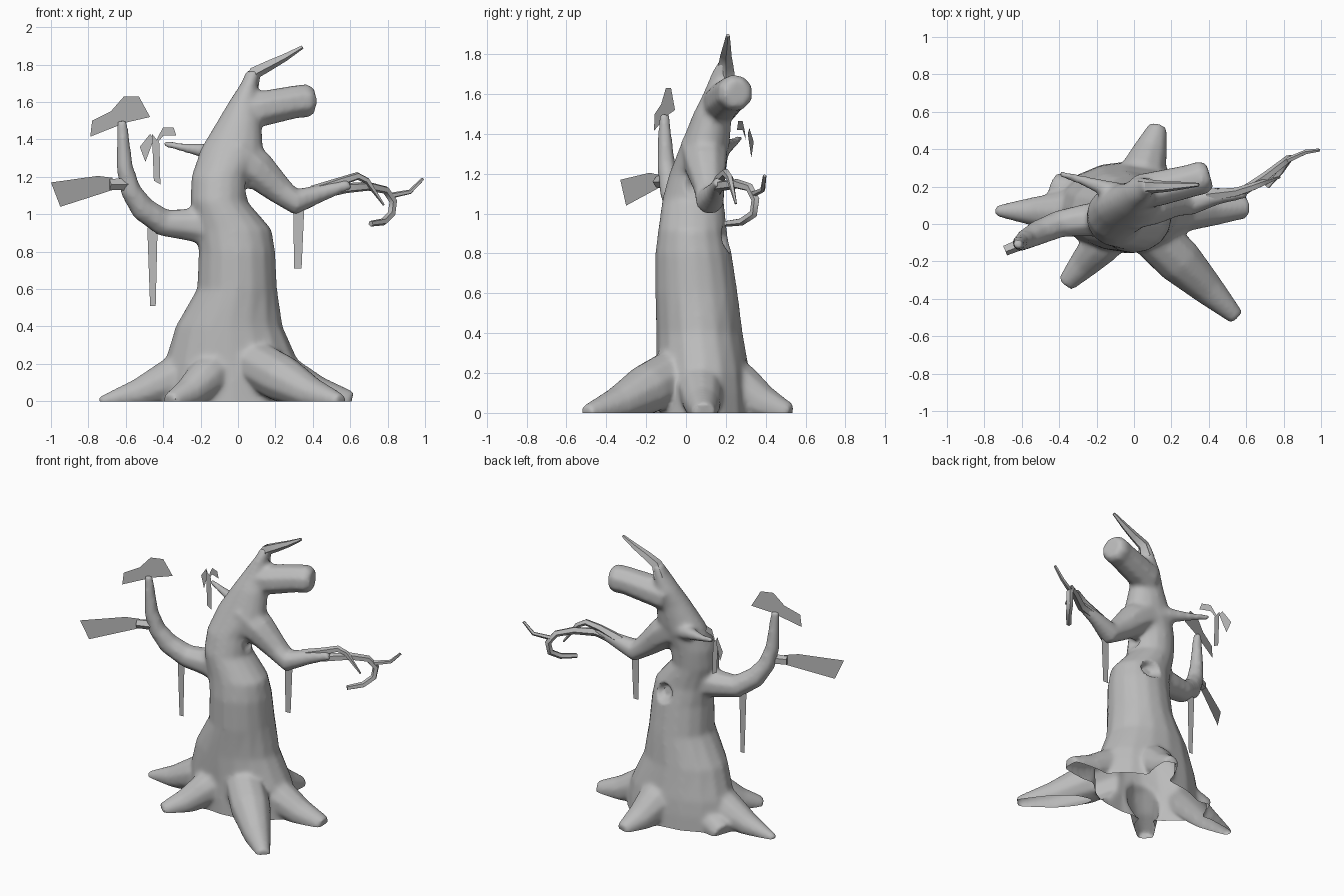
import bpy, bmesh, math
from mathutils import Vector

if "Cube" in bpy.data.objects:
    bpy.data.objects.remove(bpy.data.objects["Cube"])

bark = bpy.data.materials.new("grey_bark")
bark.use_nodes = True
bark.diffuse_color = (0.5, 0.5, 0.5, 1)
bark.node_tree.nodes["Principled BSDF"].inputs["Base Color"].default_value = (0.5, 0.5, 0.5, 1)


def add_object(name, bm):
    bmesh.ops.recalc_face_normals(bm, faces=bm.faces)
    mesh = bpy.data.meshes.new(name)
    bm.to_mesh(mesh)
    bm.free()
    mesh.materials.append(bark)
    obj = bpy.data.objects.new(name, mesh)
    bpy.context.collection.objects.link(obj)
    return obj


def loft(bm, rings):
    """Skin a list of rings of points and cap both ends."""
    loops = [[bm.verts.new(p) for p in ring] for ring in rings]
    n = len(loops[0])
    for a, b in zip(loops, loops[1:]):
        for i in range(n):
            bm.faces.new((a[i], a[(i + 1) % n], b[(i + 1) % n], b[i]))
    bm.faces.new(loops[0][::-1])
    bm.faces.new(loops[-1])


def tube(bm, path, sides=8):
    """Tapered tube along (x, y, z, radius) points."""
    pts = [Vector(p[:3]) for p in path]
    rings, side = [], None
    for i, p in enumerate(pts):
        t = (pts[min(i + 1, len(pts) - 1)] - pts[max(i - 1, 0)]).normalized()
        if side is None:
            side = t.cross(Vector((0, 0, 1)) if abs(t.z) < 0.9 else Vector((0, 1, 0)))
        side = (side - t * side.dot(t)).normalized()
        up = side.cross(t)
        ring = []
        for k in range(sides):
            a = math.tau * (k + 0.5) / sides
            ring.append(p + (side * math.cos(a) + up * math.sin(a)) * path[i][3])
        rings.append(ring)
    loft(bm, rings)


# Trunk: horizontal ovals given as z, x min, x max, y min, y max
trunk = [(-.1, -.42, .37, -.16, .34), (.1, -.41, .35, -.155, .33), (.2, -.395, .33, -.15, .32),
         (.4, -.335, .24, -.15, .285), (.6, -.22, .21, -.155, .26), (.8, -.21, .2, -.155, .23),
         (.92, -.225, .18, -.14, .205), (1.07, -.255, .05, -.12, .19), (1.2, -.25, .055, -.085, .2),
         (1.35, -.2, .135, -.025, .22), (1.5, -.11, .125, .035, .23), (1.6, -.05, .105, .085, .25),
         (1.7, .015, .105, .125, .25), (1.77, .045, .12, .165, .235)]
bm = bmesh.new()
rings = []
for z, x0, x1, y0, y1 in trunk:
    ring = []
    for k in range(16):
        a = math.tau * k / 16
        ring.append(((x0 + x1) / 2 + (x1 - x0) / 2 * math.cos(a),
                     (y0 + y1) / 2 + (y1 - y0) / 2 * math.sin(a), z))
    rings.append(ring)
loft(bm, rings)

# Roots: tip x, tip y, tip radius, shoulder radius
for x, y, tip, base in [(.55, -.5, .045, .13), (-.365, -.32, .05, .11), (-.74, .07, .03, .12),
                        (.13, .525, .05, .13), (.605, .09, .06, .12), (-.43, .2, .08, .12)]:
    c = Vector((-.02, .06))
    d = Vector((x, y)) - c
    path = []
    for f, z, r in [(.2, .2, base), (.45, .12, base), (.72, .04, base * .55 + tip * .45), (1, -.005, tip)]:
        q = c + d * f
        path.append((q.x, q.y, z, r))
    tube(bm, path, 10)

# Thick limbs: broken stump, right limb, left limb, back limb
tube(bm, [(.02, .17, 1.54, .1), (.13, .19, 1.565, .1), (.3, .23, 1.6, .093), (.37, .25, 1.607, .095),
          (.405, .26, 1.607, .07)])
tube(bm, [(-.03, .09, 1.33, .13), (.1, .1, 1.24, .11), (.22, .115, 1.13, .08), (.31, .12, 1.065, .075),
          (.45, .15, 1.115, .048), (.6, .165, 1.16, .03)])
tube(bm, [(-.1, .03, .93, .115), (-.27, .02, .945, .09), (-.4, .0, .955, .077), (-.51, -.045, 1.03, .07),
          (-.575, -.08, 1.13, .058), (-.605, -.1, 1.25, .047), (-.62, -.11, 1.5, .028)])
tube(bm, [(-.05, .15, 1.32, .07), (-.18, .2, 1.34, .042), (-.28, .235, 1.355, .027), (-.4, .27, 1.378, .018)])
body = add_object("raw_tree_body", bm)

# Fuse trunk, roots and limbs into one skin
m = body.modifiers.new("fuse", "REMESH")
m.mode, m.voxel_size = "VOXEL", 0.014
m = body.modifiers.new("soften", "SMOOTH")
m.factor, m.iterations = 0.5, 10
dg = bpy.context.evaluated_depsgraph_get()
skin = bpy.data.meshes.new_from_object(body.evaluated_get(dg))
bpy.data.objects.remove(body)
bm = bmesh.new()
bm.from_mesh(skin)

# Open underside, cut level with the ground
bmesh.ops.bisect_plane(bm, geom=bm.verts[:] + bm.edges[:] + bm.faces[:], plane_co=(0, 0, 0),
                       plane_no=(0, 0, 1), clear_inner=True)

# Knot holes pressed into the bark: centre, inward direction, radius, depth
for centre, inward, radius, depth in [((.03, .21, .87), (0, -1, 0), .07, .05),
                                      ((.03, .05, 1.14), (-1, .4, 0), .06, .03)]:
    inward = Vector(inward).normalized()
    for v in bm.verts:
        f = (v.co - Vector(centre)).length / radius
        if f < 1:
            v.co += inward * depth * min(1, 2 * (1 - f))
smooth_parts = [add_object("tree_body", bm)]

# Thin twigs
twigs = {
    "crown_twig": [(.06, .2, 1.68, .05), (.09, .2, 1.76, .038), (.17, .2, 1.8, .03), (.25, .205, 1.84, .022),
                   (.345, .21, 1.895, .01)],
    "hook_twig": [(.42, .15, 1.11, .035), (.58, .17, 1.14, .028), (.7, .25, 1.15, .025), (.79, .32, 1.13, .022),
                  (.83, .35, 1.07, .022), (.82, .34, 1.0, .022), (.78, .28, .96, .02), (.71, .2, .95, .016)],
    "upper_twig": [(.4, .15, 1.12, .035), (.55, .17, 1.175, .025), (.64, .2, 1.205, .022),
                   (.69, .22, 1.18, .018), (.78, .25, 1.05, .006)],
    "outer_twig": [(.82, .34, 1.1, .016), (.92, .385, 1.12, .013), (.99, .395, 1.19, .009)],
    "blade_stem": [(-.58, -.095, 1.16, .035), (-.69, -.14, 1.16, .03)],
}
for name, path in twigs.items():
    bm = bmesh.new()
    tube(bm, path, 5)
    smooth_parts.append(add_object(name, bm))

bpy.ops.object.select_all(action="DESELECT")
for obj in smooth_parts:
    obj.select_set(True)
bpy.context.view_layer.objects.active = smooth_parts[0]
bpy.ops.object.shade_smooth_by_angle(angle=math.radians(50))

# Flat leaves and hanging strips: x, z outline; y at x = 0 and slope of y along x
sheets = {
    "cap_leaf": ([(-.79, 1.415), (-.78, 1.5), (-.68, 1.55), (-.61, 1.63), (-.53, 1.63), (-.47, 1.52),
                  (-.6, 1.49)], .1, .33),
    "blade_leaf": ([(-1, 1.17), (-.95, 1.04), (-.67, 1.13), (-.67, 1.195), (-.75, 1.205)], .26, .59),
    "left_strip": ([(-.485, .93), (-.43, .93), (-.44, .51), (-.47, .51)], .02, 0),
    "right_strip": ([(.295, 1.05), (.355, 1.05), (.34, .71), (.3, .71)], .1, 0),
    "back_strip": ([(-.46, 1.43), (-.42, 1.38), (-.415, 1.16), (-.45, 1.18)], .3, 0),
    "back_leaf_outer": ([(-.525, 1.36), (-.495, 1.28), (-.45, 1.4), (-.47, 1.43)], .13, -.4),
    "back_leaf_inner": ([(-.44, 1.37), (-.43, 1.41), (-.4, 1.465), (-.345, 1.465), (-.33, 1.42),
                         (-.4, 1.42)], .124, -.4),
}
for name, (outline, y, slope) in sheets.items():
    bm = bmesh.new()
    bm.faces.new([bm.verts.new((x, y + slope * x, z)) for x, z in outline])
    add_object(name, bm)
